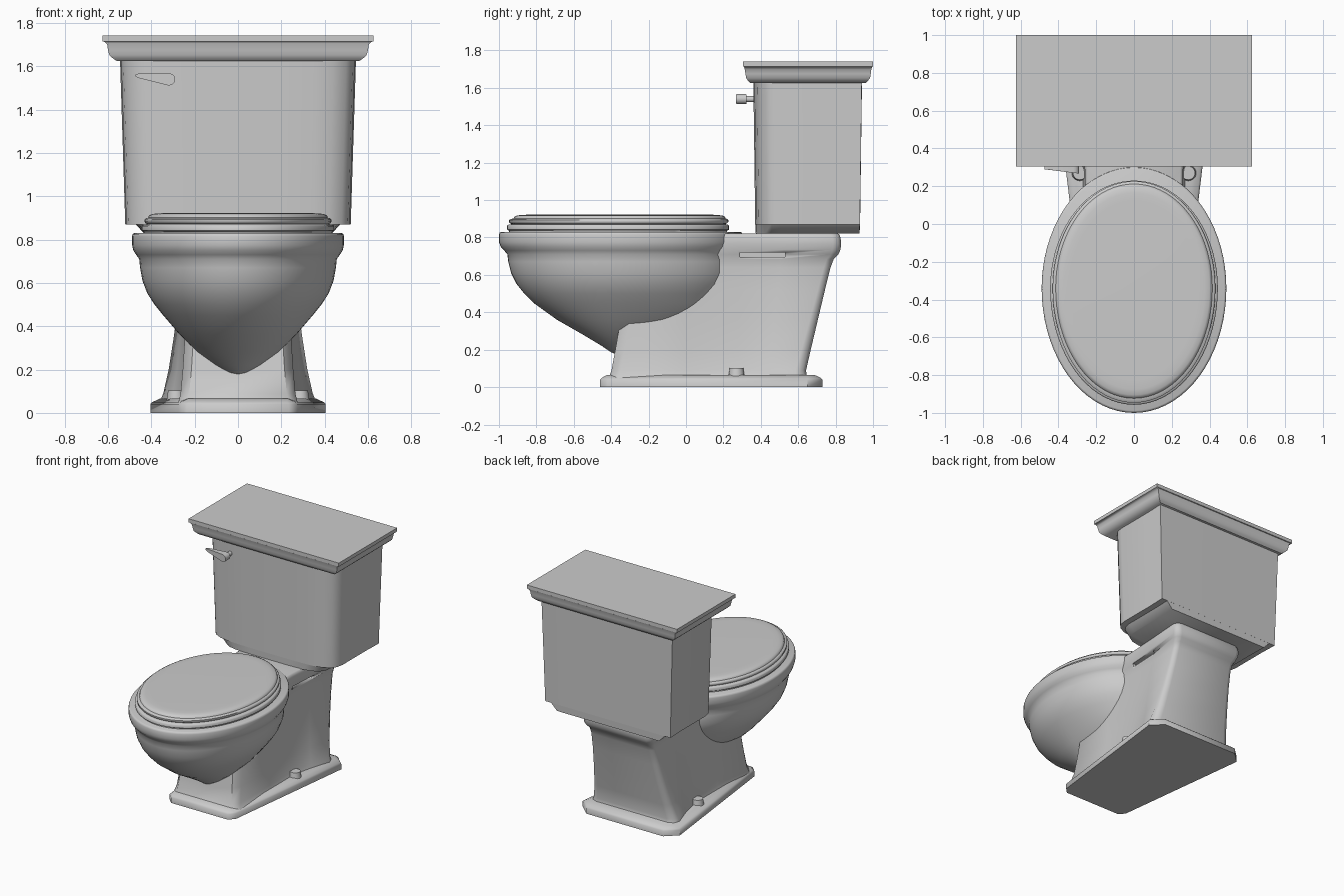
import bpy, bmesh, math
from mathutils import Matrix

if "Cube" in bpy.data.objects:
    bpy.data.objects.remove(bpy.data.objects["Cube"])


def finish(name, bm, angle=50):
    bmesh.ops.recalc_face_normals(bm, faces=bm.faces)
    me = bpy.data.meshes.new(name)
    bm.to_mesh(me)
    bm.free()
    ob = bpy.data.objects.new(name, me)
    bpy.context.collection.objects.link(ob)
    bpy.ops.object.select_all(action='DESELECT')
    ob.select_set(True)
    bpy.context.view_layer.objects.active = ob
    bpy.ops.object.shade_smooth_by_angle(angle=math.radians(angle))
    return ob


def loft(name, rings, angle=50):
    """Skin a stack of (outline, z) rings and cap both ends."""
    bm = bmesh.new()
    loops = [[bm.verts.new((x, y, z)) for x, y in pts] for pts, z in rings]
    n = len(loops[0])
    for a, b in zip(loops, loops[1:]):
        for i in range(n):
            j = (i + 1) % n
            bm.faces.new((a[i], a[j], b[j], b[i]))
    bm.faces.new(loops[0])
    bm.faces.new(loops[-1])
    return finish(name, bm, angle)


def mirrored(half):
    return half + [(-x, y) for x, y in reversed(half)]


def oval(a, front, back, cy=-0.34, n=72):
    """Ellipse with different front and back lengths."""
    pts = []
    for i in range(n):
        t = 2 * math.pi * i / n
        s = math.sin(t)
        pts.append((a * math.cos(t), cy + s * ((back - cy) if s > 0 else (cy - front))))
    return pts


def rect(x, y0, y1):
    return mirrored([(x, y0), (x, y1)])


def cone(name, r0, r1, depth, matrix):
    bm = bmesh.new()
    bmesh.ops.create_cone(bm, cap_ends=True, segments=24, radius1=r0, radius2=r1,
                          depth=depth, matrix=matrix)
    return finish(name, bm, 40)


# Bowl with rolled rim: z, half width, front y, back y
bowl = [(.18, .015, -.385, -.30), (.186, .05, -.40, -.25), (.22, .105, -.45, -.15),
        (.28, .185, -.55, 0), (.36, .268, -.69, .17), (.45, .345, -.815, .21),
        (.50, .385, -.865, .235), (.55, .418, -.905, .26), (.61, .441, -.935, .28),
        (.67, .452, -.95, .275), (.71, .456, -.955, .27), (.73, .470, -.972, .28),
        (.75, .483, -.99, .293), (.775, .489, -1, .302), (.815, .489, -1, .302),
        (.826, .486, -.996, .299), (.83, .478, -.988, .29)]
loft("bowl", [(oval(a, f, b), z) for z, a, f, b in bowl])

# Seat ring and lid
seat = [(.825, .435, -.945, .22), (.836, .436, -.946, .22), (.842, .444, -.957, .23),
        (.862, .444, -.957, .23), (.868, .438, -.95, .225), (.872, .42, -.93, .21)]
loft("seat", [(oval(a, f, b), z) for z, a, f, b in seat])
lid = [(.868, .415, -.925, .205), (.876, .427, -.94, .22), (.882, .431, -.946, .226),
       (.893, .431, -.946, .226), (.899, .424, -.937, .22), (.901, .415, -.923, .212),
       (.910, .412, -.918, .209), (.917, .40, -.905, .195), (.921, .375, -.875, .165),
       (.922, .34, -.83, .125)]
loft("seat_lid", [(oval(a, f, b), z) for z, a, f, b in lid])


# Foot plate: trapezoid, wider at the back
def plate(d):
    return mirrored([(.235 - d, -.46 + d), (.275 - d, -.42), (.405 - d, .65), (.32, .73 - d)])


loft("foot_plate", [(plate(0), 0), (plate(0), .04), (plate(.01), .05), (plate(.045), .066)])


# Pedestal: pinched sides flaring to the back, leaning out to the deck
def waist(wf, wm, wb, yf, yb):
    c = .25 * wb - .03
    return mirrored([(wf - .04, yf), (wf, yf + .05), (wm, .0), (wm, .28),
                     (wm + (wb - wm) * .45, .28 + (yb - .28) * .45),
                     (wb, yb - c), (wb - c * .3, yb - c * .3), (wb - c, yb)])


column = [(.03, .28, .285, .36, -.42, .655), (.06, .272, .272, .357, -.41, .645),
          (.09, .265, .265, .345, -.398, .642), (.2, .255, .25, .32, -.378, .667),
          (.36, .245, .245, .295, -.35, .705), (.52, .24, .24, .275, -.32, .743),
          (.64, .24, .24, .265, -.26, .773), (.685, .24, .242, .268, -.2, .79),
          (.71, .24, .25, .28, -.1, .815), (.735, .24, .256, .29, -.1, .826),
          (.765, .24, .26, .295, -.1, .83), (.80, .24, .26, .295, -.1, .826),
          (.815, .24, .255, .288, -.1, .82), (.822, .24, .245, .275, -.1, .81)]
pedestal = loft("pedestal", [(waist(*p[1:]), p[0]) for p in column])

# Slots below the deck edge, cut on both sides
for side, tag in ((-1, "left"), (1, "right")):
    r = [(side * x, y) for x, y in ((.2, .29), (.5, .29), (.5, .53), (.2, .53))]
    cutter = loft("slot_cutter_" + tag, [(r, .695), (r, .72)], 30)
    cutter.hide_render = True
    cutter.hide_set(True)
    mod = pedestal.modifiers.new("slot_" + tag, 'BOOLEAN')
    mod.operation = 'DIFFERENCE'
    mod.object = cutter
    mod.solver = 'EXACT'
    # Floor bolt cap
    cone("bolt_cap_" + tag, .046, .036, .065, Matrix.Translation((side * .287, .27, .07)))


# Tapered tank: bowed front, rounded front corners, square back
def tank(kx, inset):
    half = [(.20, .36), (.36, .366), (.44, .38), (.50, .41), (.53, .45), (.54, .50),
            (.54, .80), (.545, .94), (.42, .941)]
    cy = .65
    return mirrored([(x * kx, cy + (y - cy) * inset) for x, y in half])


loft("tank", [(tank(.955, .965), .87), (tank(1, 1), 1.64)])
loft("tank_underside", [(tank(.78, .955), .82), (tank(.87, .964), .872)])

# Moulded tank lid
lid_rings = [(1.625, .56, .345, .96), (1.637, .578, .332, .972), (1.652, .594, .322, .984),
             (1.675, .600, .318, .988), (1.70, .604, .314, .991), (1.712, .615, .31, .995),
             (1.715, .625, .305, 1), (1.742, .625, .305, 1)]
loft("tank_lid", [(rect(x, a, b), z) for z, x, a, b in lid_rings], 40)

# Flush handle: teardrop lever, thinner at its tip, on a short stem
turn = Matrix.Rotation(math.pi / 2, 4, 'X')
cone("handle_stem", .016, .016, .09, Matrix.Translation((-.32, .345, 1.54)) @ turn)
outline = [(-.32 + .03 * math.cos(t), 1.54 + .028 * math.sin(t))
           for t in [math.radians(-100 + i * 19) for i in range(11)]]
outline += [(-.46, 1.566), (-.474, 1.562), (-.474, 1.553), (-.46, 1.546)]
bm = bmesh.new()
taper = [min(1, max(0, (-.3 - x) / .17)) for x, z in outline]
front = [bm.verts.new((x, .268 + .022 * f, z)) for (x, z), f in zip(outline, taper)]
back = [bm.verts.new((x, .323 - .018 * f, z)) for (x, z), f in zip(outline, taper)]
bm.faces.new(front)
bm.faces.new(back)
for i in range(len(front)):
    j = (i + 1) % len(front)
    bm.faces.new((front[i], front[j], back[j], back[i]))
finish("handle_lever", bm, 40)
